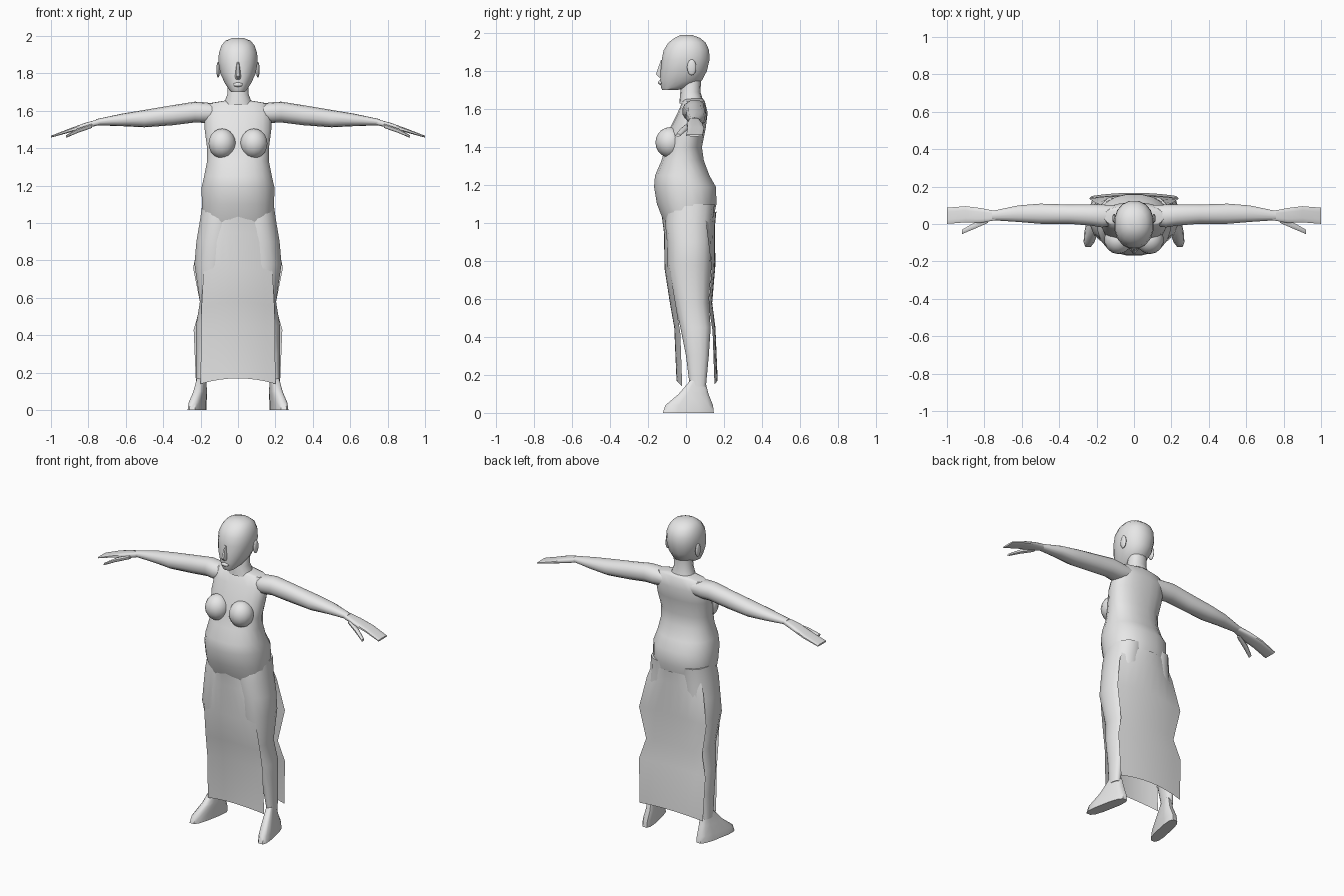
import bpy, bmesh, math
from mathutils import Matrix, Vector

default = bpy.data.objects.get("Cube")
if default:
    bpy.data.objects.remove(default)

clay = bpy.data.materials.new("plain_grey")
clay.use_nodes = True
GREY = (0.8, 0.8, 0.8, 1)
clay.diffuse_color = GREY
clay.node_tree.nodes["Principled BSDF"].inputs["Base Color"].default_value = GREY


def finish(name, bm, mirror=False, sharp=50):
    """Turn a bmesh into a smooth shaded, optionally mirrored object."""
    bmesh.ops.recalc_face_normals(bm, faces=bm.faces)
    mesh = bpy.data.meshes.new(name)
    bm.to_mesh(mesh)
    bm.free()
    mesh.materials.append(clay)
    for poly in mesh.polygons:
        poly.use_smooth = True
    mesh.set_sharp_from_angle(angle=math.radians(sharp))
    obj = bpy.data.objects.new(name, mesh)
    bpy.context.collection.objects.link(obj)
    if mirror:
        obj.modifiers.new("Mirror", 'MIRROR').use_mirror_merge = False
    return obj


def loft(name, rings, along="z", sides=14, power=2.2, mirror=False, shear=0):
    """Skin rounded sections; each ring is (position, low a, high a, low b, high b)."""
    bm = bmesh.new()
    loops = []
    for pos, a0, a1, b0, b1 in rings:
        loop = []
        for i in range(sides):
            ang = math.tau * (i + 0.5) / sides
            c, s = math.cos(ang), math.sin(ang)
            a = (a0 + a1) / 2 + (a1 - a0) / 2 * math.copysign(abs(c) ** (2 / power), c)
            b = (b0 + b1) / 2 + (b1 - b0) / 2 * math.copysign(abs(s) ** (2 / power), s)
            co = (a - shear * b, b, pos) if along == "z" else (pos, a, b)
            loop.append(bm.verts.new(co))
        loops.append(loop)
    for low, high in zip(loops, loops[1:]):
        for i in range(sides):
            j = (i + 1) % sides
            bm.faces.new((low[i], low[j], high[j], high[i]))
    bm.faces.new(loops[0])
    bm.faces.new(loops[-1])
    return finish(name, bm, mirror)


def centred(rings):
    """Expand (z, half width, front y, back y) into loft rings."""
    return [(z, -w, w, front, back) for z, w, front, back in rings]


def ball(name, centre, size, mirror=False):
    bm = bmesh.new()
    place = Matrix.LocRotScale(Vector(centre), None, Vector(size))
    bmesh.ops.create_uvsphere(bm, u_segments=14, v_segments=10, radius=1, matrix=place)
    return finish(name, bm, mirror)


def panel(name, rows, dip, columns=9):
    """Curved cloth sheet; each row is (z, half width, middle y, edge y)."""
    bm = bmesh.new()
    grid = []
    for z, w, mid, edge in rows:
        line = []
        for i in range(columns):
            s = 2 * i / (columns - 1) - 1
            line.append(bm.verts.new((s * w, mid + (edge - mid) * s * s, z - dip * s * s)))
        grid.append(line)
    for top, low in zip(grid, grid[1:]):
        for i in range(columns - 1):
            bm.faces.new((top[i], top[i + 1], low[i + 1], low[i]))
    return finish(name, bm)


# Trunk from collar to hips
loft("torso", centred([
    (1.655, .07, -.01, .09), (1.64, .16, -.02, .1), (1.58, .18, -.045, .115),
    (1.5, .18, -.085, .105), (1.4, .167, -.11, .085), (1.33, .167, -.13, .095),
    (1.25, .183, -.165, .125), (1.19, .197, -.17, .16), (1.1, .195, -.155, .162),
    (1, .19, -.115, .14), (.9, .16, -.07, .1)]), sides=20, power=2.3)
ball("breast", (.085, -.085, 1.425), (.074, .076, .08), mirror=True)

# Neck and head
loft("neck", centred([
    (1.76, .055, -.02, .08), (1.69, .058, -.03, .076), (1.63, .08, -.035, .095)]))
loft("head", centred([
    (1.7, .035, -.125, -.05), (1.715, .05, -.133, .02), (1.75, .073, -.138, .085),
    (1.8, .096, -.136, .112), (1.86, .107, -.13, .126), (1.91, .104, -.12, .124),
    (1.95, .09, -.095, .106), (1.975, .068, -.062, .075), (1.99, .03, -.03, .035)]),
    sides=16)
loft("nose", centred([
    (1.86, .008, -.133, -.1), (1.785, .017, -.16, -.1), (1.768, .014, -.145, -.1)]),
    sides=8)
ball("lips", (0, -.133, 1.74), (.026, .014, .012))
ball("ear", (.106, .03, 1.82), (.01, .024, .042), mirror=True)

# Arms, flat mitten hands and thumbs
loft("arm", [
    (.08, 0, .1, 1.55, 1.63), (.17, -.02, .105, 1.535, 1.645),
    (.23, -.01, .106, 1.538, 1.649), (.35, 0, .105, 1.523, 1.63),
    (.5, 0, .11, 1.512, 1.605), (.62, .01, .1, 1.518, 1.585),
    (.76, .02, .07, 1.523, 1.555)], along="x", mirror=True)
loft("hand", [
    (.74, .02, .07, 1.524, 1.557), (.82, .005, .086, 1.505, 1.535),
    (.9, .008, .096, 1.484, 1.506), (1, 0, .088, 1.457, 1.467)],
    along="x", sides=12, power=3.5, mirror=True)
loft("thumb", [
    (.78, .005, .035, 1.508, 1.532), (.86, -.03, .005, 1.48, 1.505),
    (.92, -.055, -.03, 1.455, 1.47)], along="x", sides=8, mirror=True)

# Legs and splayed feet
loft("leg", [
    (1.1, 0, .193, -.1, .15), (1, .002, .208, -.11, .14), (.9, .01, .225, -.1, .14),
    (.78, .03, .235, -.1, .135), (.58, .08, .205, -.06, .12),
    (.45, .11, .226, -.03, .13), (.3, .15, .225, 0, .12),
    (.14, .178, .224, .02, .105)], mirror=True)
loft("foot", [
    (.17, .185, .23, .02, .102), (.1, .18, .24, -.04, .12),
    (.04, .184, .254, -.112, .145), (0, .184, .258, -.125, .15)],
    sides=12, power=3, mirror=True, shear=.2)

# Front and back cloth panels hanging from the hips
panel("front_cloth", [
    (1.04, .13, -.128, -.08), (.95, .155, -.116, -.085), (.76, .185, -.113, -.08),
    (.58, .195, -.085, -.05), (.45, .198, -.062, -.03), (.17, .2, -.05, -.02)], .03)
panel("back_cloth", [
    (1.06, .17, .16, .1), (.98, .2, .152, .11), (.78, .24, .155, .135),
    (.58, .2, .138, .12), (.45, .237, .155, .14), (.17, .225, .167, .15)], .02)
